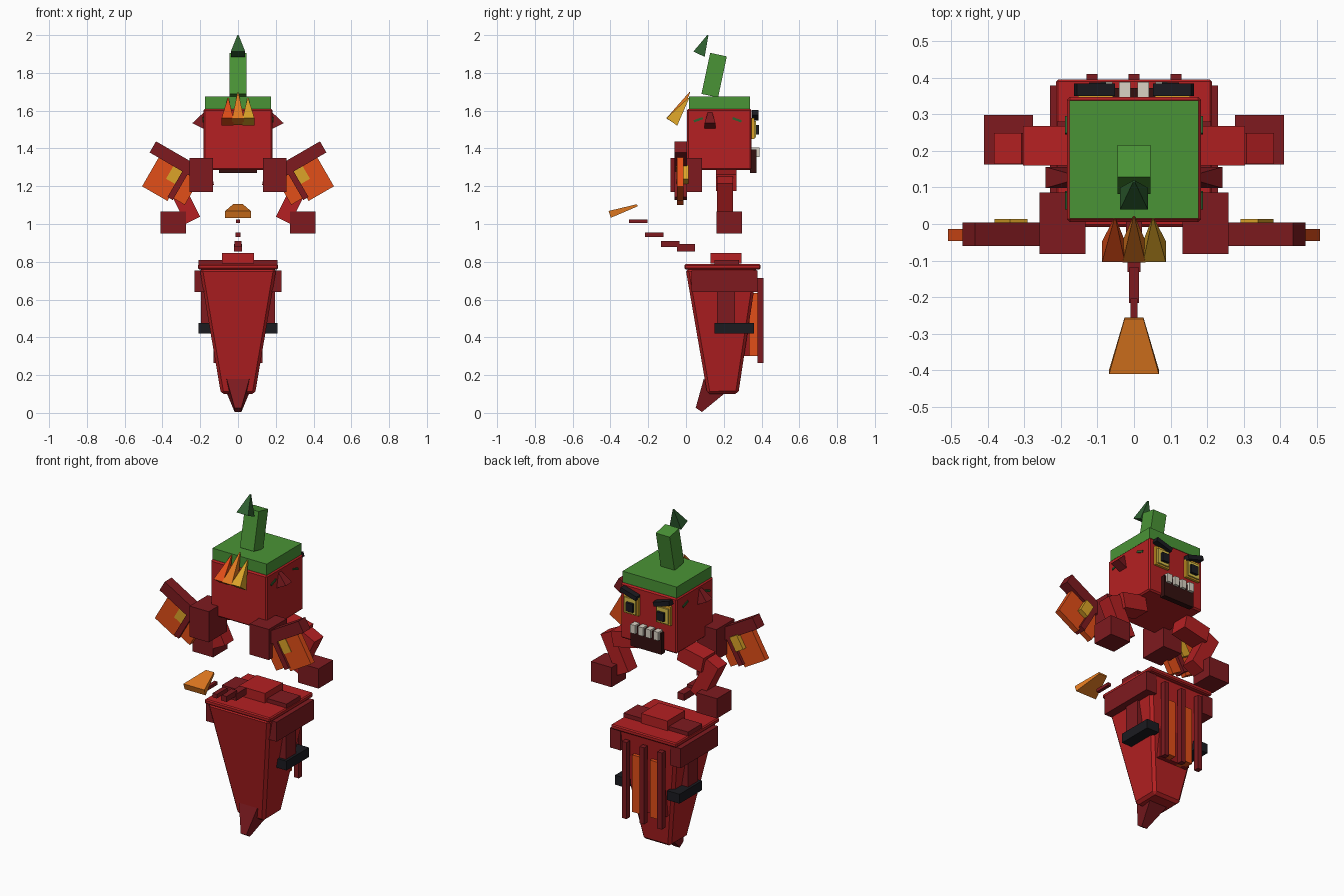
import bpy, bmesh, math
from mathutils import Vector, Matrix

if "Cube" in bpy.data.objects:
    bpy.data.objects.remove(bpy.data.objects["Cube"])


def material(name, hexcode):
    m = bpy.data.materials.new(name)
    rgb = [int(hexcode[i:i + 2], 16) / 255 for i in (0, 2, 4)]
    m.diffuse_color = [((c + .055) / 1.055) ** 2.4 if c > .04 else c / 12.92 for c in rgb] + [1]
    m.use_nodes = True
    m.node_tree.nodes["Principled BSDF"].inputs["Base Color"].default_value = m.diffuse_color
    return m


RED = material("red", "B52022")
DARK = material("dark_red", "7E1A1F")
MID = material("mid_red", "98191D")
GREEN = material("green", "4A9436")
LEAF = material("dark_green", "2F6030")
FLAME = material("flame_orange", "E24E18")
ORANGE = material("orange", "E27A20")
YELLOW = material("yellow", "DCA428")
EYE = material("eye_yellow", "D9C04A")
BLACK = material("black", "1B1B20")
MOUTH = material("mouth_dark", "33100F")
TOOTH = material("tooth", "DAD2C4")


def finish(name, bm, mat, bevel=0):
    bmesh.ops.recalc_face_normals(bm, faces=bm.faces)
    me = bpy.data.meshes.new(name)
    bm.to_mesh(me)
    bm.free()
    me.materials.append(mat)
    ob = bpy.data.objects.new(name, me)
    bpy.context.collection.objects.link(ob)
    if bevel:
        mod = ob.modifiers.new("bevel", 'BEVEL')
        mod.width, mod.segments = bevel, 1
    return ob


def box(name, mat, center, size, rot=0, axis='Y', bevel=0):
    """Box by centre and size, turned by rot degrees about one axis."""
    bm = bmesh.new()
    bmesh.ops.create_cube(bm, size=1)
    bm.transform(Matrix.Translation(center) @ Matrix.Rotation(math.radians(rot), 4, axis)
                 @ Matrix.Diagonal((*size, 1)))
    return finish(name, bm, mat, bevel)


def span(name, mat, x, y, z, bevel=0):
    """Box by its limits on each axis."""
    lim = (x, y, z)
    return box(name, mat, [(a + b) / 2 for a, b in lim], [abs(b - a) for a, b in lim], bevel=bevel)


def frustum(name, mat, p, q, hp, hq, side=(1, 0, 0), bevel=0):
    """Four-sided taper from p to q with half sizes hp and hq."""
    p, q, u = Vector(p), Vector(q), Vector(side)
    v = (q - p).normalized().cross(u)
    bm = bmesh.new()
    rings = [[bm.verts.new(c + u * a * h[0] + v * b * h[1])
              for a, b in ((-1, -1), (1, -1), (1, 1), (-1, 1))] for c, h in ((p, hp), (q, hq))]
    bm.faces.new(rings[0])
    bm.faces.new(rings[1])
    for i in range(4):
        j = (i + 1) % 4
        bm.faces.new((rings[0][i], rings[0][j], rings[1][j], rings[1][i]))
    return finish(name, bm, mat, bevel)


# Head, cap and stem
span("head", RED, (-.183, .183), (.005, .347), (1.285, 1.61), .008)
span("cap", GREEN, (-.176, .176), (.015, .338), (1.605, 1.675))
box("stem", GREEN, (0, .149, 1.788), (.09, .09, .222), -12, 'X')
frustum("stem_tip", LEAF, (0, .069, 1.899), (0, .116, 2.0), (.038, .033), (.003, .003))

# Flame tuft above the brow
for name, x, xa, ya, za, mat in (("left", -.056, -.052, .015, 1.667, FLAME),
                                 ("centre", 0, 0, .02, 1.698, ORANGE),
                                 ("right", .056, .052, .015, 1.667, YELLOW)):
    frustum("flame_" + name, mat, (x, -.075, 1.541), (xa, ya, za), (.031, .035), (.002, .002))

# Mouth and teeth on the face
span("mouth", MOUTH, (-.1, .1), (.34, .372), (1.27, 1.395))
for i in range(4):
    x = -.075 + .05 * i
    span(f"tooth_{i + 1}", TOOTH, (x - .016, x + .016), (.345, .388), (1.355, 1.405))

# Tapered body with its tip
frustum("body", RED, (0, .195, .1), (0, .188, .765), (.09, .082), (.203, .19), bevel=.015)
span("body_rim", RED, (-.213, .213), (-.008, .395), (.76, .787), .006)
span("top_bar", DARK, (-.21, .21), (.15, .28), (.78, .81))
span("top_plate", RED, (-.085, .085), (.13, .295), (.79, .847))
frustum("body_tip", DARK, (0, .151, .143), (0, .068, .016), (.06, .068), (.018, .02))

# Back bars with glowing panels between
for i, x in enumerate((-.115, 0, .115)):
    span(f"back_bar_{i + 1}", DARK, (x - .015, x + .015), (.378, .41), (.265, .715))
for i, x in enumerate((-.058, .058)):
    span(f"back_panel_{i + 1}", FLAME, (x - .028, x + .028), (.29, .378), (.30, .635))
span("back_core", MID, (-.1, .1), (.25, .335), (.3, .7))

# Tail of small blocks with a flared end
for i, (y, z, h, w) in enumerate(((0, .875, .04, .022), (-.083, .895, .032, .018),
                                  (-.168, .943, .024, .014), (-.252, 1.015, .018, .01))):
    box(f"tail_{i + 1}", DARK, (0, y, z), (2 * w, .097, h))
frustum("tail_flare", ORANGE, (0, -.404, 1.051), (0, -.258, 1.099), (.068, .019), (.026, .006))

for s, tag in ((-1, "left"), (1, "right")):
    # Ear and cap leaves
    frustum("ear_" + tag, DARK, (s * .2, .127, 1.513), (s * .15, .127, 1.615),
            (.029, .047), (.004, .004), (0, 1, 0))
    for y, r, k in ((.065, 20, "front"), (.27, -20, "rear")):
        box(f"leaf_{k}_{tag}", LEAF, (s * .178, y, 1.552), (.02, .05, .012), r, 'X')

    # Eye and slanted brow
    box("eye_rim_" + tag, YELLOW, (s * .105, .352, 1.505), (.095, .02, .112))
    box("eye_" + tag, EYE, (s * .105, .36, 1.502), (.075, .022, .088))
    box("pupil_" + tag, BLACK, (s * .1, .372, 1.498), (.046, .028, .05))
    box("brow_" + tag, BLACK, (s * .108, .367, 1.575), (.108, .035, .026), -s * 16)

    # Arm and hand
    box("shoulder_" + tag, DARK, (s * .195, .002, 1.26), (.125, .168, .18))
    box("upper_arm_" + tag, RED, (s * .215, .214, 1.235), (.16, .108, .09), s * 12)
    frustum("forearm_" + tag, RED, (s * .238, .206, 1.02), (s * .345, .206, 1.234),
            (.042, .042), (.042, .042), (0, 1, 0))
    box("hand_" + tag, DARK, (s * .343, .23, 1.008), (.134, .135, .116))

    # Wing, laid out along (u) and below (v) its tilted leading edge
    def wing(name, mat, u, v, y):
        um, vm = sum(u) / 2, sum(v) / 2
        x = .434 - .866 * um + .5 * vm
        z = 1.4375 - .5 * um - .866 * vm
        box(f"{name}_{tag}", mat, (s * x, sum(y) / 2, z),
            (u[1] - u[0], y[1] - y[0], v[1] - v[0]), -s * 30)
    wing("wing_edge", DARK, (0, .31), (0, .068), (-.06, .004))
    wing("wing_outer", FLAME, (.055, .21), (.06, .243), (-.047, -.013))
    wing("wing_rib", DARK, (.2, .232), (.02, .225), (-.06, .004))
    wing("wing_inner", FLAME, (.232, .3), (.05, .215), (-.047, -.013))
    wing("wing_glow", YELLOW, (.145, .2), (.06, .145), (-.05, .014))

    # Side plate, strap and belt buckle on the body
    span("side_plate_" + tag, DARK, (s * .16, s * .23), (.03, .378), (.64, .755))
    span("side_strap_" + tag, DARK, (s * .12, s * .195), (.165, .26), (.46, .65))
    span("belt_" + tag, BLACK, (s * .13, s * .21), (.15, .36), (.42, .475))
